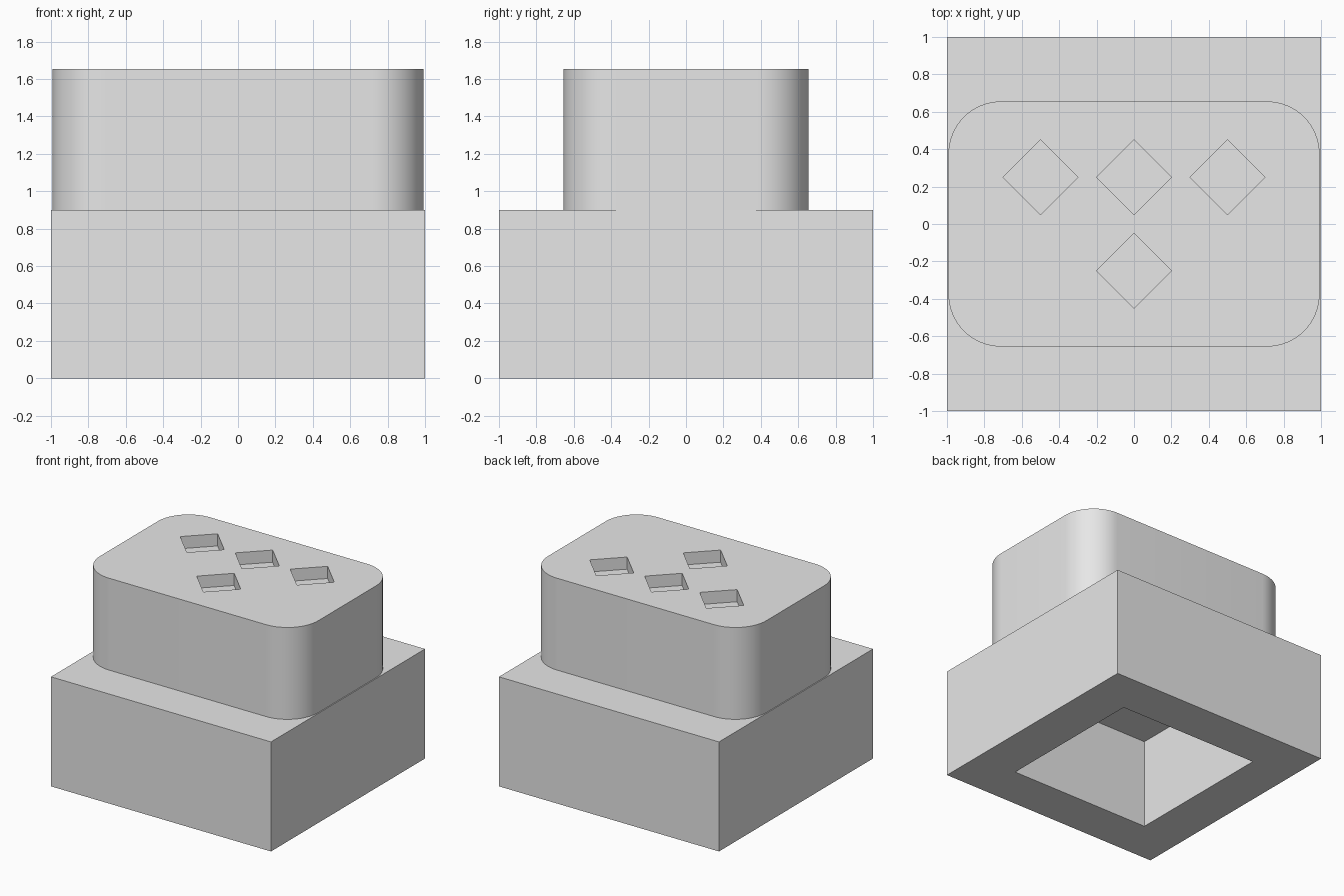
import bpy
import bmesh
from math import radians

if "Cube" in bpy.data.objects:
    bpy.data.objects.remove(bpy.data.objects["Cube"], do_unlink=True)

grey = bpy.data.materials.new("plain_grey")
grey.use_nodes = True
grey.diffuse_color = (0.8, 0.8, 0.8, 1)
grey.node_tree.nodes["Principled BSDF"].inputs["Base Color"].default_value = (0.8, 0.8, 0.8, 1)


def block(name, size_x, size_y, bottom, top, centre=(0, 0), turn=0, radius=0):
    """Box between two heights, optionally turned or with rounded upright edges."""
    bm = bmesh.new()
    bmesh.ops.create_cube(bm, size=1)
    bmesh.ops.scale(bm, vec=(size_x, size_y, top - bottom), verts=bm.verts)
    if radius:
        upright = [e for e in bm.edges
                   if abs(e.verts[0].co.z - e.verts[1].co.z) > 0.01]
        bmesh.ops.bevel(bm, geom=upright, offset=radius, segments=16,
                        profile=0.5, affect='EDGES')
    mesh = bpy.data.meshes.new(name)
    bm.to_mesh(mesh)
    bm.free()
    mesh.materials.append(grey)
    obj = bpy.data.objects.new(name, mesh)
    obj.location = (*centre, (bottom + top) / 2)
    obj.rotation_euler.z = radians(turn)
    bpy.context.collection.objects.link(obj)
    return obj


def select(obj):
    bpy.ops.object.select_all(action='DESELECT')
    obj.select_set(True)
    bpy.context.view_layer.objects.active = obj


def cut(obj, cutter):
    """Subtract the cutter and discard it."""
    cutter.hide_render = True
    mod = obj.modifiers.new("recess", 'BOOLEAN')
    mod.operation = 'DIFFERENCE'
    mod.solver = 'EXACT'
    mod.object = cutter
    select(obj)
    bpy.ops.object.modifier_apply(modifier=mod.name)
    bpy.data.objects.remove(cutter, do_unlink=True)


# Square base, hollow from below
base = block("base", 2, 2, 0, 0.9)
cut(base, block("cavity_cutter", 1.27, 1.27, -0.2, 0.735))

# Rounded upper body with four shallow diamond recesses
body = block("upper_body", 1.984, 1.31, 0.9, 1.655, radius=0.28)
diamond_side = 0.4 / 2 ** 0.5
for spot in ((-0.5, 0.25), (0, 0.25), (0.5, 0.25), (0, -0.25)):
    cut(body, block("diamond_cutter", diamond_side, diamond_side,
                    1.555, 1.8, centre=spot, turn=45))

select(body)
bpy.ops.object.shade_smooth_by_angle(angle=radians(30))
